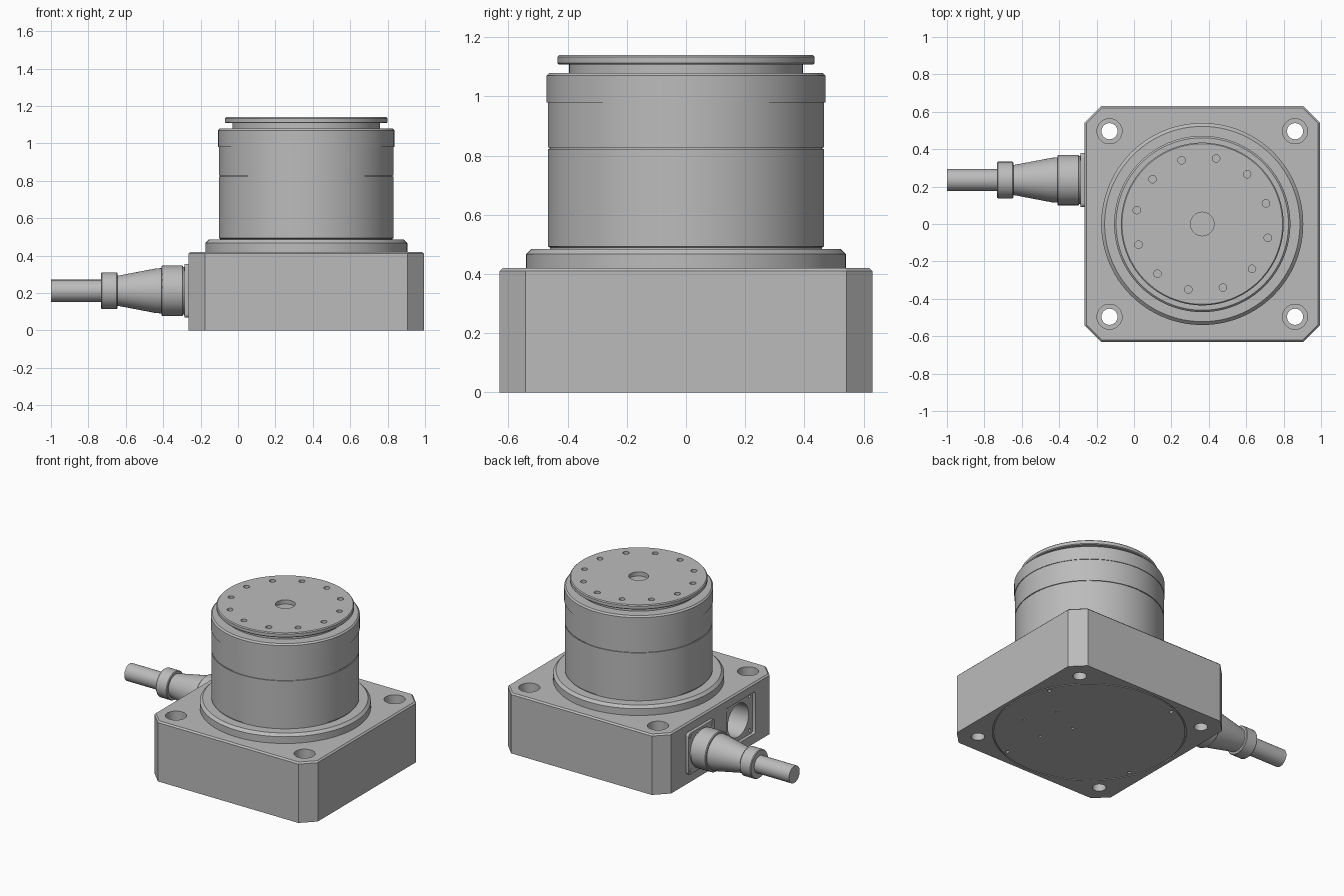
import bpy
import bmesh
from math import cos, sin, pi, radians
from mathutils import Matrix, Vector

if "Cube" in bpy.data.objects:
    bpy.data.objects.remove(bpy.data.objects["Cube"])

metal = bpy.data.materials.new("satin grey metal")
metal.use_nodes = True
grey = (0.5, 0.5, 0.5, 1)
metal.diffuse_color = grey
metal.node_tree.nodes["Principled BSDF"].inputs["Base Color"].default_value = grey

CX = 0.365                    # axis of the drum
HALF = 0.63                   # half width of the base
WALL = CX - HALF              # side wall carrying the sockets
SOCKET_Z = 0.212
TO_SIDE = Matrix.Rotation(-pi / 2, 4, "Y")   # turns a lathe axis towards -x


def finish(name, bm, matrix=Matrix()):
    bm.transform(matrix)
    bmesh.ops.recalc_face_normals(bm, faces=bm.faces[:])
    mesh = bpy.data.meshes.new(name)
    bm.to_mesh(mesh)
    bm.free()
    mesh.materials.append(metal)
    obj = bpy.data.objects.new(name, mesh)
    bpy.context.collection.objects.link(obj)
    return obj


def lathe(name, profile, matrix=Matrix(), steps=96):
    """Spin a (radius, height) profile about z, then place it."""
    bm = bmesh.new()
    verts = [bm.verts.new((r, 0, h)) for r, h in profile]
    edges = [bm.edges.new(pair) for pair in zip(verts, verts[1:])]
    bmesh.ops.spin(bm, geom=verts + edges, cent=(0, 0, 0), axis=(0, 0, 1),
                   angle=2 * pi, steps=steps)
    bmesh.ops.remove_doubles(bm, verts=bm.verts[:], dist=1e-5)
    return finish(name, bm, matrix)


def rod(name, r, low, high, matrix=Matrix(), steps=32):
    return lathe(name, [(0, low), (r, low), (r, high), (0, high)], matrix, steps)


def block(name, size, centre, round_x=0):
    bm = bmesh.new()
    bmesh.ops.create_cube(bm, size=1)
    bmesh.ops.scale(bm, vec=size, verts=bm.verts[:])
    if round_x:
        along = [e for e in bm.edges
                 if abs(e.verts[0].co.x - e.verts[1].co.x) > 1e-6]
        bmesh.ops.bevel(bm, geom=along, offset=round_x, segments=4,
                        profile=0.5, affect="EDGES")
    return finish(name, bm, Matrix.Translation(centre))


def cut(target, cutters):
    """Subtract every cutter and throw the cutters away."""
    for c in cutters:
        c.hide_render = True
        mod = target.modifiers.new("cut", "BOOLEAN")
        mod.operation, mod.solver, mod.object = "DIFFERENCE", "EXACT", c
    deps = bpy.context.evaluated_depsgraph_get()
    mesh = bpy.data.meshes.new_from_object(target.evaluated_get(deps))
    target.modifiers.clear()
    target.data = mesh
    for c in cutters:
        bpy.data.objects.remove(c)


def polar(r, degrees, z=0):
    a = radians(degrees)
    return Matrix.Translation((CX + r * cos(a), r * sin(a), z))


def side(y, z):
    return Matrix.Translation((0, y, z)) @ TO_SIDE


# Square base with cut corners and a fine top chamfer
TOP = 0.42
bm = bmesh.new()
bmesh.ops.create_cube(bm, size=1)
bmesh.ops.scale(bm, vec=(2 * HALF, 2 * HALF, TOP), verts=bm.verts[:])
upright = [e for e in bm.edges if abs(e.verts[0].co.z - e.verts[1].co.z) > 0.1]
bmesh.ops.bevel(bm, geom=upright, offset=0.088, segments=1, affect="EDGES")
rim = [e for e in bm.edges if all(v.co.z > 0.1 for v in e.verts)]
bmesh.ops.bevel(bm, geom=rim, offset=0.01, segments=1, affect="EDGES")
base = finish("base", bm, Matrix.Translation((CX, 0, TOP / 2)))

cutters = []
# Counterbored mounting holes
for sx in (-1, 1):
    for sy in (-1, 1):
        cutters.append(lathe("mount_cutter",
                             [(0, -0.1), (0.043, -0.1), (0.043, 0.29),
                              (0.067, 0.29), (0.067, 0.5), (0, 0.5)],
                             Matrix.Translation((CX + sx * 0.496, sy * 0.496, 0)), 48))
# Groove around the bottom cover and its small screw holes
cutters.append(lathe("groove_cutter",
                     [(0.6, -0.05), (0.608, -0.05), (0.608, 0.008),
                      (0.6, 0.008), (0.6, -0.05)], Matrix.Translation((CX, 0, 0))))
for k in range(4):
    cutters.append(rod("screw_cutter", 0.012, -0.05, 0.02, polar(0.57, 24 + 90 * k), 16))
    a = radians(24 + 45 + 90 * k)
    spot = Vector((CX + 0.26 + 0.16 * cos(a), -0.09 + 0.16 * sin(a), 0))
    cutters.append(rod("pin_cutter", 0.009, -0.05, 0.02, Matrix.Translation(spot), 16))
# Empty socket: shallow pocket, round bore and corner screw holes
OPEN_Y = -0.225
cutters.append(block("pocket_cutter", (0.1, 0.32, 0.29),
                     (WALL - 0.03, OPEN_Y, SOCKET_Z), 0.015))
cutters.append(rod("bore_cutter", 0.115, 0.05, 0.4, side(OPEN_Y, SOCKET_Z), 64))
for sy in (-1, 1):
    for sz in (-1, 1):
        cutters.append(rod("socket_screw_cutter", 0.011, 0.22, 0.4,
                           side(OPEN_Y + sy * 0.125, SOCKET_Z + sz * 0.118), 16))
cut(base, cutters)

# Turned drum parts
axis = Matrix.Translation((CX, 0, 0))
foot_ring = lathe("foot_ring", [(0, 0.41), (0.54, 0.41), (0.54, 0.467),
                                (0.522, 0.485), (0, 0.485)], axis, 128)
drum = lathe("drum", [(0, 0.48), (0.46, 0.48), (0.46, 0.49), (0.467, 0.493),
                      (0.467, 0.822), (0.461, 0.822), (0.461, 0.828),
                      (0.467, 0.828), (0.467, 0.98), (0.471, 0.98),
                      (0.471, 1.07), (0.461, 1.08), (0, 1.08)], axis, 128)
neck = rod("neck", 0.395, 1.07, 1.11, axis, 128)

# Output disc with centre recess and a ring of screw holes
disc = lathe("output_disc", [(0, 1.108), (0.43, 1.108), (0.435, 1.113),
                             (0.435, 1.134), (0.429, 1.14), (0.063, 1.14),
                             (0.063, 1.111), (0, 1.111)], axis, 128)
cut(disc, [rod("bolt_cutter", 0.02, 1.115, 1.2, polar(0.358, 18 + 30 * k), 24)
           for k in range(12)])

# Cable connector: flange, screws, sleeve and cable
PLUG_Y = 0.235
flange = block("connector_flange", (0.03, 0.288, 0.288),
               (WALL - 0.006, PLUG_Y, SOCKET_Z), 0.02)
parts = [base, foot_ring, drum, neck, disc]
for sy in (-1, 1):
    for sz in (-1, 1):
        parts.append(rod("flange_screw", 0.013, 0.27, 0.29,
                         side(PLUG_Y + sy * 0.118, SOCKET_Z + sz * 0.118), 16))
parts.append(lathe("connector_sleeve",
                   [(0, 0.27), (0.128, 0.27), (0.128, 0.293), (0.135, 0.297),
                    (0.135, 0.405), (0.13, 0.41), (0.121, 0.41), (0.119, 0.44),
                    (0.08, 0.645), (0.094, 0.645), (0.098, 0.65),
                    (0.098, 0.727), (0.094, 0.732), (0, 0.732)],
                   side(PLUG_Y, SOCKET_Z), 64))
parts.append(rod("cable", 0.059, 0.72, 1.0, side(PLUG_Y, SOCKET_Z), 48))

# Smooth the turned surfaces, keep the edges sharp
bpy.ops.object.select_all(action="DESELECT")
for obj in parts + [flange]:
    obj.select_set(True)
bpy.context.view_layer.objects.active = base
bpy.ops.object.shade_smooth_by_angle(angle=radians(25))
